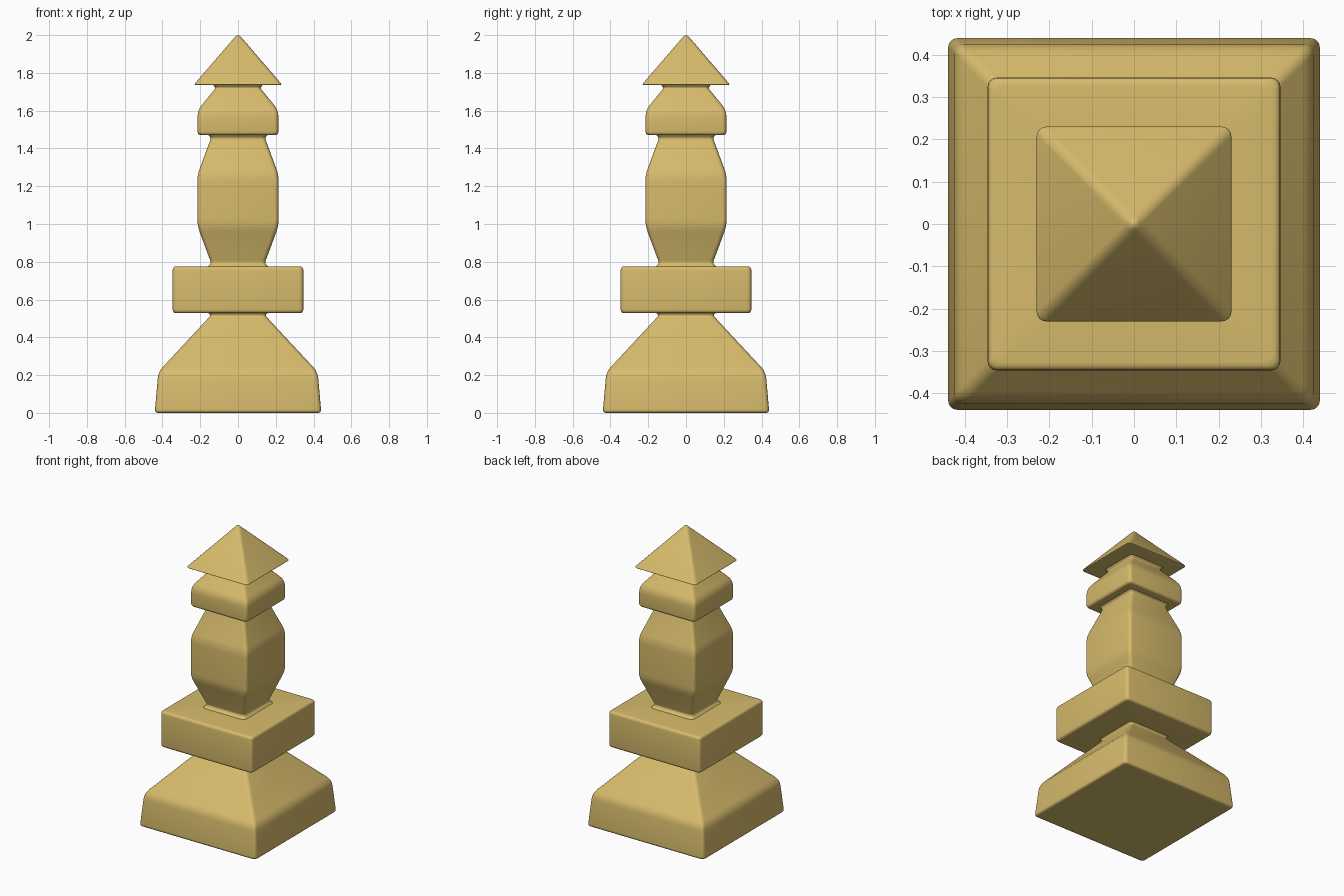
import bpy, bmesh, math
from mathutils import Vector

if "Cube" in bpy.data.objects:
    bpy.data.objects.remove(bpy.data.objects["Cube"])

mat = bpy.data.materials.new("golden_sand")
mat.diffuse_color = (0.68, 0.50, 0.15, 1)
mat.use_nodes = True
mat.node_tree.nodes["Principled BSDF"].inputs["Base Color"].default_value = mat.diffuse_color


def fillet(points):
    """Round each (half_width, z, radius) profile point with a short curve."""
    out = []
    for i, (w, z, r) in enumerate(points):
        p = Vector((w, z))
        if r == 0 or i in (0, len(points) - 1):
            out.append(p)
            continue
        a = Vector(points[i - 1][:2]) - p
        b = Vector(points[i + 1][:2]) - p
        pa = p + a.normalized() * min(r, a.length * 0.45)
        pb = p + b.normalized() * min(r, b.length * 0.45)
        for k in range(5):
            t = k / 4
            out.append(pa * (1 - t) ** 2 + p * 2 * t * (1 - t) + pb * t * t)
    return out


def square_turned(name, points, corner=0.022, seg=4):
    """Sweep a profile round a square with softened corners."""
    bm = bmesh.new()
    rings = []
    for w, z in fillet(points):
        r = min(corner, w * 0.8)
        ring = []
        for q in range(4):
            mid = math.pi / 4 + q * math.pi / 2
            cx = math.copysign(w - r, math.cos(mid))
            cy = math.copysign(w - r, math.sin(mid))
            for k in range(seg + 1):
                a = q * math.pi / 2 + k / seg * math.pi / 2
                ring.append(bm.verts.new((cx + r * math.cos(a), cy + r * math.sin(a), z)))
        rings.append(ring)
    n = len(rings[0])
    for lo, hi in zip(rings, rings[1:]):
        for i in range(n):
            bm.faces.new((lo[i], lo[(i + 1) % n], hi[(i + 1) % n], hi[i]))
    bm.faces.new(rings[0][::-1])
    bm.faces.new(rings[-1])
    bmesh.ops.recalc_face_normals(bm, faces=bm.faces)
    me = bpy.data.meshes.new(name)
    bm.to_mesh(me)
    bm.free()
    me.materials.append(mat)
    ob = bpy.data.objects.new(name, me)
    bpy.context.collection.objects.link(ob)
    bpy.ops.object.select_all(action='DESELECT')
    ob.select_set(True)
    bpy.context.view_layer.objects.active = ob
    bpy.ops.object.shade_smooth_by_angle(angle=math.radians(40))


# Flared foot with its narrow neck
square_turned("base", [(0.40, 0, 0), (0.441, 0, 0.02), (0.422, 0.217, 0.035),
                       (0.144, 0.516, 0.012), (0.162, 0.535, 0)])
# Wide square block
square_turned("block", [(0.12, 0.528, 0), (0.346, 0.528, 0.02),
                        (0.346, 0.775, 0.02), (0.12, 0.775, 0)])
# Swelling shaft, flared slightly where it meets its neighbours
square_turned("shaft", [(0.165, 0.77, 0), (0.142, 0.793, 0.012), (0.215, 0.99, 0.035),
                        (0.215, 1.26, 0.035), (0.143, 1.455, 0.012), (0.16, 1.475, 0)])
# Collar with sloping shoulders
square_turned("collar", [(0.12, 1.47, 0), (0.214, 1.47, 0.02), (0.214, 1.602, 0.035),
                         (0.118, 1.72, 0.01), (0.135, 1.74, 0)])
# Pyramid cap with a blunt tip
square_turned("cap", [(0.10, 1.736, 0), (0.235, 1.736, 0.012),
                      (0.012, 1.995, 0.016), (0.002, 2.0, 0)])
